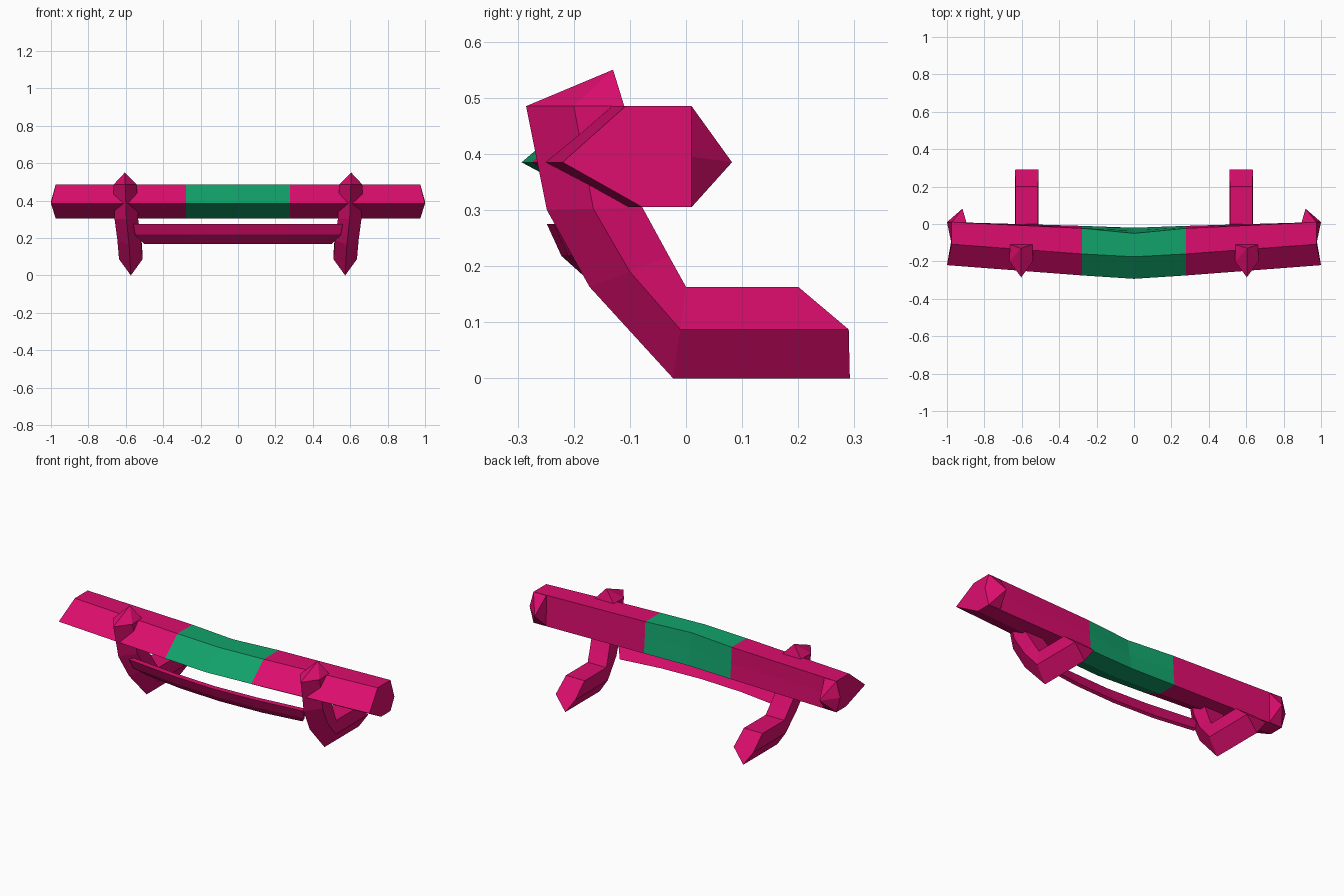
import bpy, bmesh

if "Cube" in bpy.data.objects:
    bpy.data.objects.remove(bpy.data.objects["Cube"])


def material(name, rgb):
    m = bpy.data.materials.new(name)
    m.diffuse_color = (*rgb, 1)
    m.use_nodes = True
    m.node_tree.nodes["Principled BSDF"].inputs["Base Color"].default_value = m.diffuse_color
    return m


PINK = material("magenta paint", (0.72, 0.004, 0.155))
GREEN = material("green paint", (0.006, 0.36, 0.145))


def finish(bm, name, mats=(PINK,)):
    bmesh.ops.recalc_face_normals(bm, faces=bm.faces)
    me = bpy.data.meshes.new(name)
    bm.to_mesh(me)
    bm.free()
    for m in mats:
        me.materials.append(m)
    ob = bpy.data.objects.new(name, me)
    bpy.context.collection.objects.link(ob)
    return ob


def loft(sections):
    """Skin a list of equal-length closed rings and cap both ends."""
    bm = bmesh.new()
    rings = [[bm.verts.new(p) for p in s] for s in sections]
    n = len(rings[0])
    for a, b in zip(rings, rings[1:]):
        for i in range(n):
            j = (i + 1) % n
            bm.faces.new((a[i], a[j], b[j], b[i]))
    bm.faces.new(rings[0])
    bm.faces.new(rings[-1])
    return bm


def mirrored(half):
    """Rings at x >= 0 (first one at x = 0) extended to the other side."""
    left = [[(-x, y, z) for x, y, z in r] for r in reversed(half[1:])]
    return left + half


# main bar: pointed front, flat back, green middle
def bar_ring(xs, ys):
    zs = (0.385, 0.485, 0.485, 0.395, 0.305, 0.305)
    return list(zip(xs, ys, zs))


bar = loft(mirrored([
    bar_ring([0] * 6, (-0.293, -0.175, -0.05, -0.035, -0.02, -0.145)),
    bar_ring([0.278] * 6, (-0.275, -0.16, -0.023, -0.018, -0.01, -0.13)),
    bar_ring((1, 0.975, 0.975, 1, 0.975, 0.975),
             (-0.22, -0.108, 0.01, 0.01, 0.01, -0.078)),
]))
for f in bar.faces:
    f.material_index = int(abs(f.calc_center_median().x) < 0.27)
finish(bar, "main_bar", (PINK, GREEN))

# lower cross bar: thin sloping plate between the brackets
section = ((-0.248, 0.275), (-0.222, 0.218), (-0.165, 0.167), (-0.15, 0.175), (-0.215, 0.275))
stations = (((0, 0, 0, 0, 0), 0.0), ((0.26,) * 5, 0.012), ((0.56, 0.55, 0.5, 0.5, 0.56), 0.045))
finish(loft(mirrored([
    [(x, y + dy, z) for x, (y, z) in zip(xs, section)] for xs, dy in stations
])), "lower_cross_bar")

# bracket path: centre x, front ridge, widest side, back edge as (y, z)
BRACKET = (
    (0.573, (0.292, 0.0), (0.29, 0.087), (0.2, 0.163)),
    (0.573, (-0.023, 0.0), (-0.01, 0.087), (0.0, 0.163)),
    (0.582, (-0.172, 0.163), (-0.1, 0.19), (-0.03, 0.217)),
    (0.597, (-0.248, 0.3), (-0.165, 0.302), (-0.078, 0.305)),
    (0.603, (-0.285, 0.485), (-0.2, 0.485), (-0.11, 0.485)),
)

for side, s in (("left", -1), ("right", 1)):
    rings = []
    for cx, f, m, b in BRACKET:
        rings.append([(s * cx, *f), (s * (cx + 0.063), *m), (s * (cx + 0.06), *b),
                      (s * (cx - 0.06), *b), (s * (cx - 0.063), *m)])
    bm = loft(rings)
    # pointed roof on top of the bracket
    bm.faces.ensure_lookup_table()
    top = bm.faces[-1]
    bmesh.ops.poke(bm, faces=[top])
    bm.verts.ensure_lookup_table()
    bm.verts[-1].co = (s * 0.605, -0.13, 0.55)
    finish(bm, side + "_bracket")

    # end tip: small pyramid on the back of the bar end
    bm = bmesh.new()
    for x, y, z in ((0.975, 0.01, 0.485), (1, 0.01, 0.395), (0.975, 0.01, 0.305),
                    (0.895, 0.004, 0.305), (0.895, 0.004, 0.485), (0.917, 0.082, 0.385)):
        bm.verts.new((s * x, y, z))
    bmesh.ops.convex_hull(bm, input=bm.verts)
    finish(bm, side + "_end_tip")
